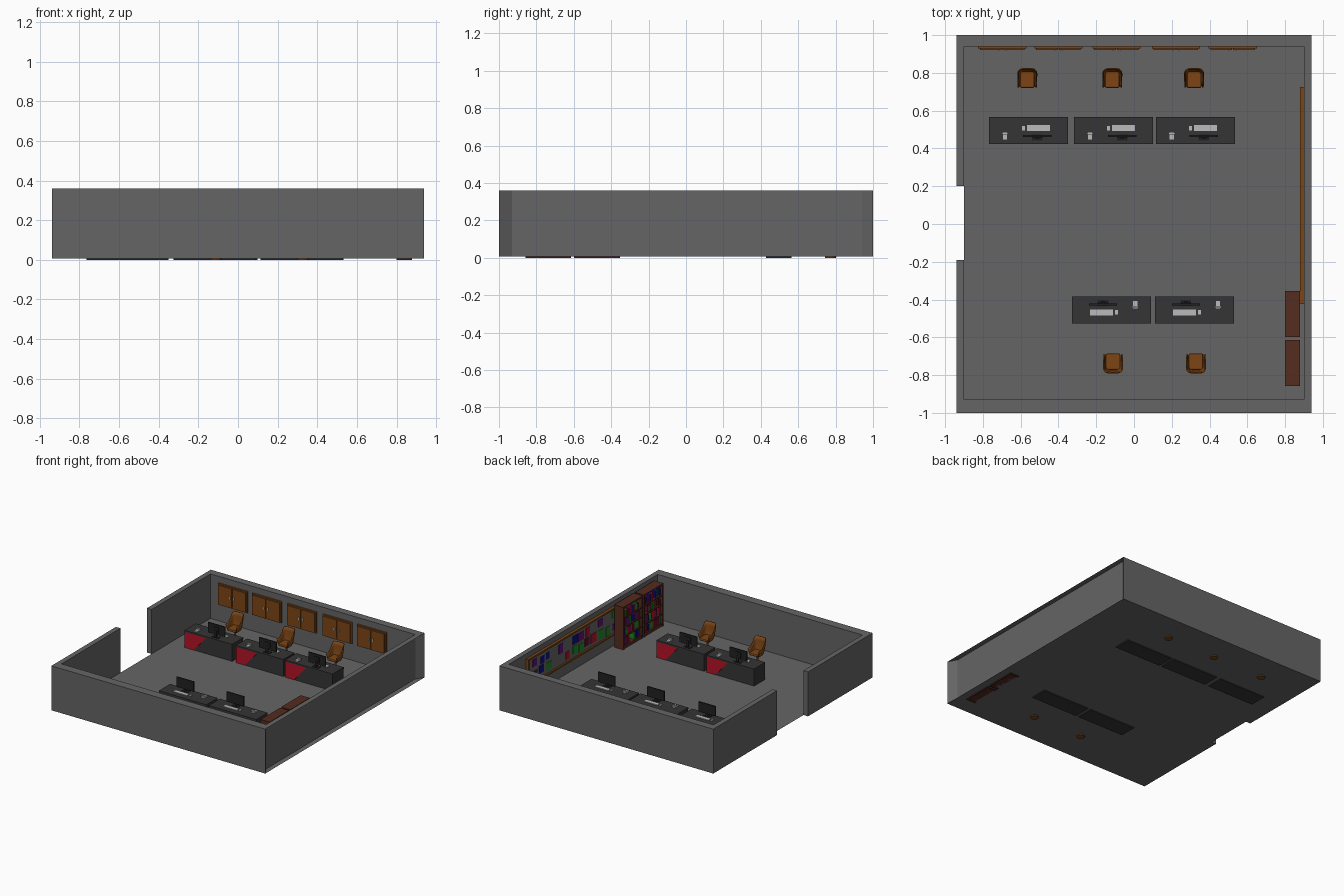
import bpy, bmesh, math, random
from mathutils import Matrix, Vector

if "Cube" in bpy.data.objects:
    bpy.data.objects.remove(bpy.data.objects["Cube"])

random.seed(4)
FLOOR = 0.007


def mat(name, r, g, b):
    m = bpy.data.materials.new(name)
    m.diffuse_color = (r, g, b, 1)
    m.use_nodes = True
    m.node_tree.nodes["Principled BSDF"].inputs["Base Color"].default_value = m.diffuse_color
    return m


GREY = mat("room_grey", 0.13, 0.13, 0.13)
DARK = mat("desk_dark", 0.035, 0.035, 0.035)
BLACK = mat("screen_black", 0.015, 0.015, 0.015)
LIGHT = mat("light_grey", 0.5, 0.5, 0.5)
RED = mat("red", 0.45, 0.006, 0.02)
WOOD = mat("orange_wood", 0.2, 0.06, 0.008)
BROWN = mat("shelf_brown", 0.09, 0.025, 0.013)
BOOKS = [RED, mat("blue", 0.005, 0.005, 0.25), mat("green", 0.01, 0.25, 0.015),
         mat("purple", 0.11, 0.006, 0.17), mat("maroon", 0.12, 0.006, 0.02)]


def finish(name, bm, m, xf=None, smooth=False):
    bmesh.ops.recalc_face_normals(bm, faces=bm.faces)
    me = bpy.data.meshes.new(name)
    bm.to_mesh(me)
    bm.free()
    me.materials.append(m)
    ob = bpy.data.objects.new(name, me)
    bpy.context.collection.objects.link(ob)
    if xf:
        ob.matrix_world = xf
    if smooth:
        for o in bpy.context.selected_objects:
            o.select_set(False)
        ob.select_set(True)
        bpy.context.view_layer.objects.active = ob
        bpy.ops.object.shade_smooth_by_angle()
    return ob


def boxes(name, m, items, xf=None):
    """Each item is (x0, x1, y0, y1, z0, z1)."""
    bm = bmesh.new()
    for x0, x1, y0, y1, z0, z1 in items:
        t = Matrix.Translation(((x0 + x1) / 2, (y0 + y1) / 2, (z0 + z1) / 2))
        s = Matrix.Diagonal((x1 - x0, y1 - y0, z1 - z0, 1))
        bmesh.ops.create_cube(bm, size=1, matrix=t @ s)
    return finish(name, bm, m, xf)


def lathe(name, m, profile, xf, n=20):
    bm = bmesh.new()
    rings = [[bm.verts.new((r * math.cos(i * math.tau / n), r * math.sin(i * math.tau / n), z))
              for i in range(n)] for r, z in profile]
    for a, b in zip(rings, rings[1:]):
        for i in range(n):
            bm.faces.new((a[i], a[(i + 1) % n], b[(i + 1) % n], b[i]))
    bm.faces.new(rings[0])
    bm.faces.new(rings[-1])
    return finish(name, bm, m, xf, True)


# Walls: mitred ring with a doorway on the left; right side open outward
outer = [(-.94, -.19), (-.94, -1), (.94, -1), (.94, 1), (-.94, 1), (-.94, .2)]
inner = [(-.90, -.19), (-.90, -.93), (.90, -.93), (.90, .94), (-.90, .94), (-.90, .2)]
bm = bmesh.new()
col = [[bm.verts.new((*p, z)) for p in ring] for ring in (outer, inner) for z in (FLOOR, .36)]
ob_, ot, ib, it = col
for i in range(5):
    bm.faces.new((ot[i], ot[i + 1], it[i + 1], it[i]))
    bm.faces.new((ib[i], ib[i + 1], it[i + 1], it[i]))
    if i != 2:
        bm.faces.new((ob_[i], ob_[i + 1], ot[i + 1], ot[i]))
for i in (0, 2, 3, 5):
    bm.faces.new((ob_[i], ot[i], it[i], ib[i]))
finish("walls", bm, GREY)

# Floor with the doorway notch
bm = bmesh.new()
bm.faces.new([bm.verts.new((*p, FLOOR)) for p in outer + [inner[5], inner[0]]])
finish("floor", bm, GREY)


def workstation(xf):
    # Desk body, overlapping top and red slanted front panel
    boxes("desk", DARK, [(-.207, .207, -.066, .07, 0, .135),
                         (-.209, .209, -.071, .071, .133, .145)], xf)
    bm = bmesh.new()
    f = bm.faces.new([bm.verts.new((x, -.066, z)) for x, z in
                      ((-.208, .008), (-.13, .008), (-.02, .133), (-.208, .133))])
    g = bmesh.ops.extrude_face_region(bm, geom=[f])
    bmesh.ops.translate(bm, vec=(0, -.004, 0),
                        verts=[v for v in g["geom"] if isinstance(v, bmesh.types.BMVert)])
    finish("desk_accent_panel", bm, RED, xf)
    # Monitor, keyboard, mouse, telephone
    boxes("monitor", BLACK, [(-.03, .12, -.034, -.024, .165, .243),
                             (.02, .07, -.04, -.034, .18, .225),
                             (.036, .054, -.044, -.036, .148, .20),
                             (.017, .073, -.052, -.02, .145, .149)], xf)
    boxes("keyboard", LIGHT, [(-.008, .114, -.003, .029, .145, .150)], xf)
    boxes("mouse", LIGHT, [(-.035, -.019, .001, .025, .145, .152)], xf)
    boxes("telephone", LIGHT, [(-.139, -.111, -.05, -.005, .145, .154),
                               (-.142, -.108, -.022, -.010, .154, .163)], xf)


def chair(xf):
    # Bucket shell: U outline lofted from a narrow seat base to a high back
    U = [(-.048, -.05), (-.049, -.02), (-.05, .015)]
    U += [(-.025 - .025 * math.cos(a), .025 + .025 * math.sin(a))
          for a in [k * math.pi / 8 for k in range(5)]]
    U += [(0, .051)] + [(-x, y) for x, y in reversed(U)]
    bm = bmesh.new()
    rows = []
    for k in range(5):
        t = k / 4
        s = .62 + .38 * math.sqrt(t)
        row = []
        for x, y in U:
            rise = max(0, min(1, (y + .01) / .055))
            top = .122 + .068 * rise * rise * (3 - 2 * rise)
            row.append(bm.verts.new((x * s, y * s, .066 + (top - .066) * t)))
        rows.append(row)
    for a, b in zip(rows, rows[1:]):
        for i in range(len(U) - 1):
            bm.faces.new((a[i], a[i + 1], b[i + 1], b[i]))
    bm.faces.new(rows[0])
    o = finish("chair_shell", bm, WOOD, xf, True)
    mod = o.modifiers.new("thickness", "SOLIDIFY")
    mod.thickness = .006
    mod.offset = 0
    # Cushion
    o = boxes("chair_cushion", WOOD, [(-.038, .038, -.052, .034, .072, .092)], xf)
    mod = o.modifiers.new("soft", "BEVEL")
    mod.width = .007
    mod.segments = 2
    # Pedestal with round foot
    lathe("chair_pedestal", WOOD, [(.03, 0), (.03, .01), (.008, .016), (.006, .055), (.02, .068)], xf)


HALF = Matrix.Rotation(math.pi, 4, 'Z')
for x in (-.558, -.108, .325):
    workstation(Matrix.Translation((x, .495, 0)))
    chair(Matrix.Translation((x - .007, .772, 0)))
for x in (-.119, .32):
    workstation(Matrix.Translation((x, -.455, 0)) @ HALF)
    chair(Matrix.Translation((x + .008, -.738, 0)) @ HALF)

# Wall cabinets along the back wall, double doors with knobs
for x in (-.698, -.4, -.093, .222, .522):
    xf = Matrix.Translation((x, 0, 0))
    boxes("wall_cabinet", WOOD, [(-.128, .128, .929, .94, .14, .31)], xf)
    boxes("wall_cabinet_doors", WOOD, [(a, b, .922, .929, .150, .300)
                                       for a, b in ((-.118, -.003), (.003, .118))], xf)
    boxes("wall_cabinet_knobs", LIGHT, [(c - .004, c + .004, .916, .922, .215, .235)
                                        for c in (-.018, .018)], xf)

# Notice board on the right wall with wooden frame
Y0, Y1, Z0, Z1 = -.423, .725, .10, .32
boxes("notice_board_frame", WOOD, [(.878, .9, Y0, Y1, Z0, Z0 + .013), (.878, .9, Y0, Y1, Z1 - .013, Z1),
                                   (.878, .9, Y0, Y0 + .013, Z0, Z1), (.878, .9, Y1 - .013, Y1, Z0, Z1)])
boxes("notice_board_panel", GREY, [(.89, .9, Y0, Y1, Z0, Z1)])
notes = {i: [] for i in range(5)}
for k in range(13):
    for r in range(2):
        if random.random() < .75:
            y = Y0 + .06 + k * .082 + random.uniform(-.01, .01)
            z = .165 + r * .09 + random.uniform(-.012, .012)
            w, h = random.uniform(.022, .035), random.uniform(.025, .038)
            notes[random.randrange(5)].append((.887, .89, y - w, y + w, z - h, z + h))
for i, items in notes.items():
    boxes("pinned_notes", BOOKS[i], items)

# Bookcases with coloured books
for y0, y1 in ((-.598, -.354), (-.857, -.614)):
    zs = [.03 + .075 * i for i in range(5)]
    parts = [(.799, .878, y0, y0 + .012, 0, .345), (.799, .878, y1 - .012, y1, 0, .345),
             (.87, .878, y0, y1, 0, .345), (.799, .878, y0, y1, .333, .345),
             (.803, .878, y0, y1, FLOOR, .03)]
    parts += [(.802, .872, y0, y1, z - .008, z) for z in zs[:4]]
    boxes("bookcase", BROWN, parts)
    books = {i: [] for i in range(5)}
    for z in zs[:4]:
        y = y0 + .016
        while y < y1 - .04:
            w = random.uniform(.014, .026)
            if random.random() < .85:
                books[random.randrange(5)].append(
                    (.812, .868, y, y + w - .002, z, z + random.uniform(.042, .06)))
            y += w
    for i, items in books.items():
        boxes("books", BOOKS[i], items)
